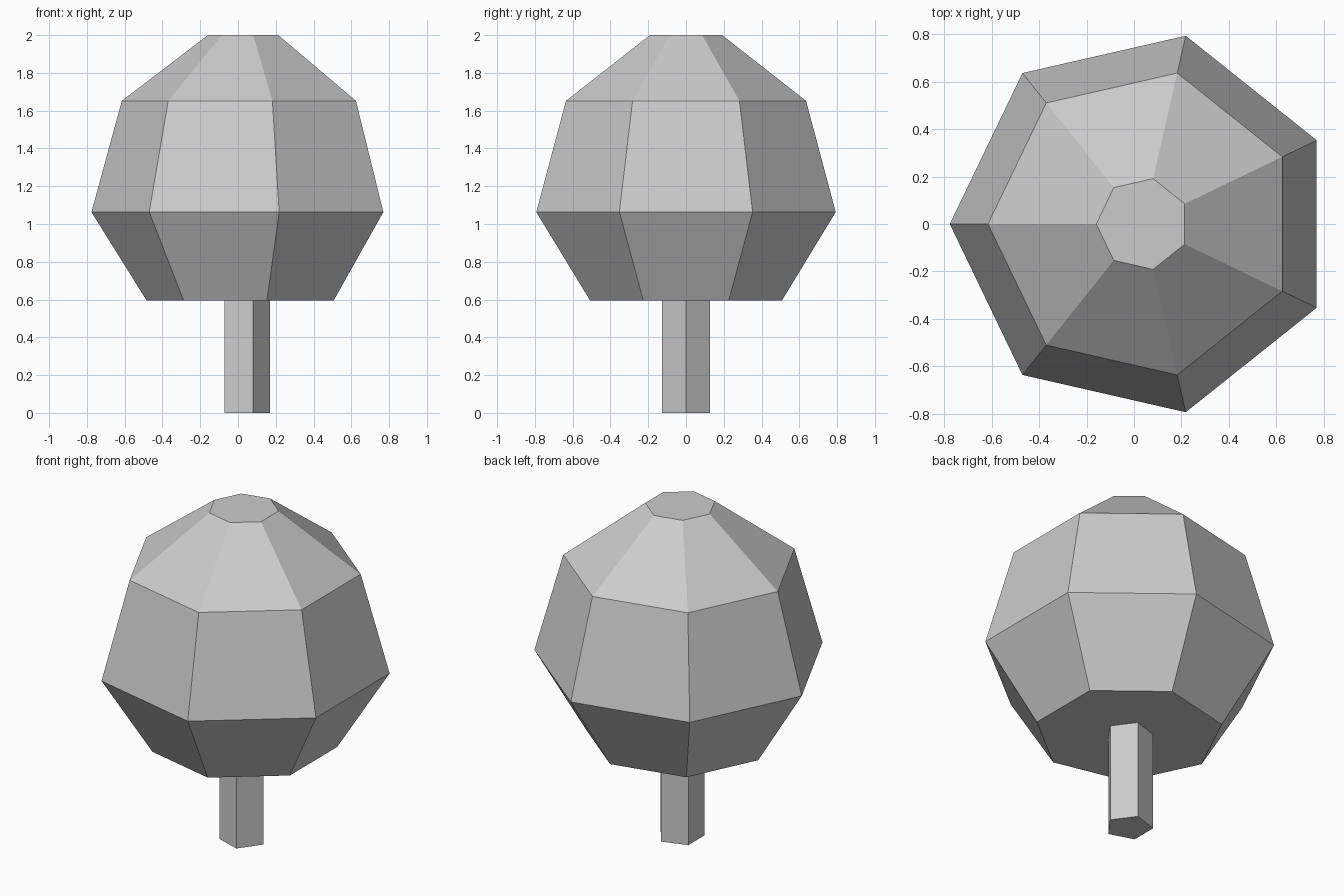
import bpy, bmesh, math

if "Cube" in bpy.data.objects:
    bpy.data.objects.remove(bpy.data.objects["Cube"])

CENTRE_X = 0.037  # shared vertical axis of trunk and crown

grey = bpy.data.materials.new("light grey")
grey.diffuse_color = (0.6, 0.6, 0.6, 1)
grey.use_nodes = True
grey.node_tree.nodes["Principled BSDF"].inputs["Base Color"].default_value = grey.diffuse_color


def lathe(name, sides, start, rings):
    """Closed, flat-faced solid through (radius, height) rings, bottom to top."""
    bm = bmesh.new()
    loops = []
    for radius, z in rings:
        angles = [start + 2 * math.pi * i / sides for i in range(sides)]
        loops.append([bm.verts.new((CENTRE_X + radius * math.cos(a),
                                    radius * math.sin(a), z)) for a in angles])
    for low, high in zip(loops, loops[1:]):
        for i in range(sides):
            j = (i + 1) % sides
            bm.faces.new((low[i], low[j], high[j], high[i]))
    bm.faces.new(loops[0][::-1])
    bm.faces.new(loops[-1])
    mesh = bpy.data.meshes.new(name)
    bm.to_mesh(mesh)
    bm.free()
    mesh.materials.append(grey)
    obj = bpy.data.objects.new(name, mesh)
    bpy.context.collection.objects.link(obj)
    return obj


# Five-sided trunk, corner towards +x
lathe("trunk", 5, 0, [(0.133, 0), (0.133, 0.6)])

# Seven-sided leafy crown, corner towards -x
lathe("crown", 7, math.pi,
      [(0.521, 0.595), (0.813, 1.063), (0.652, 1.652), (0.196, 2.0)])
